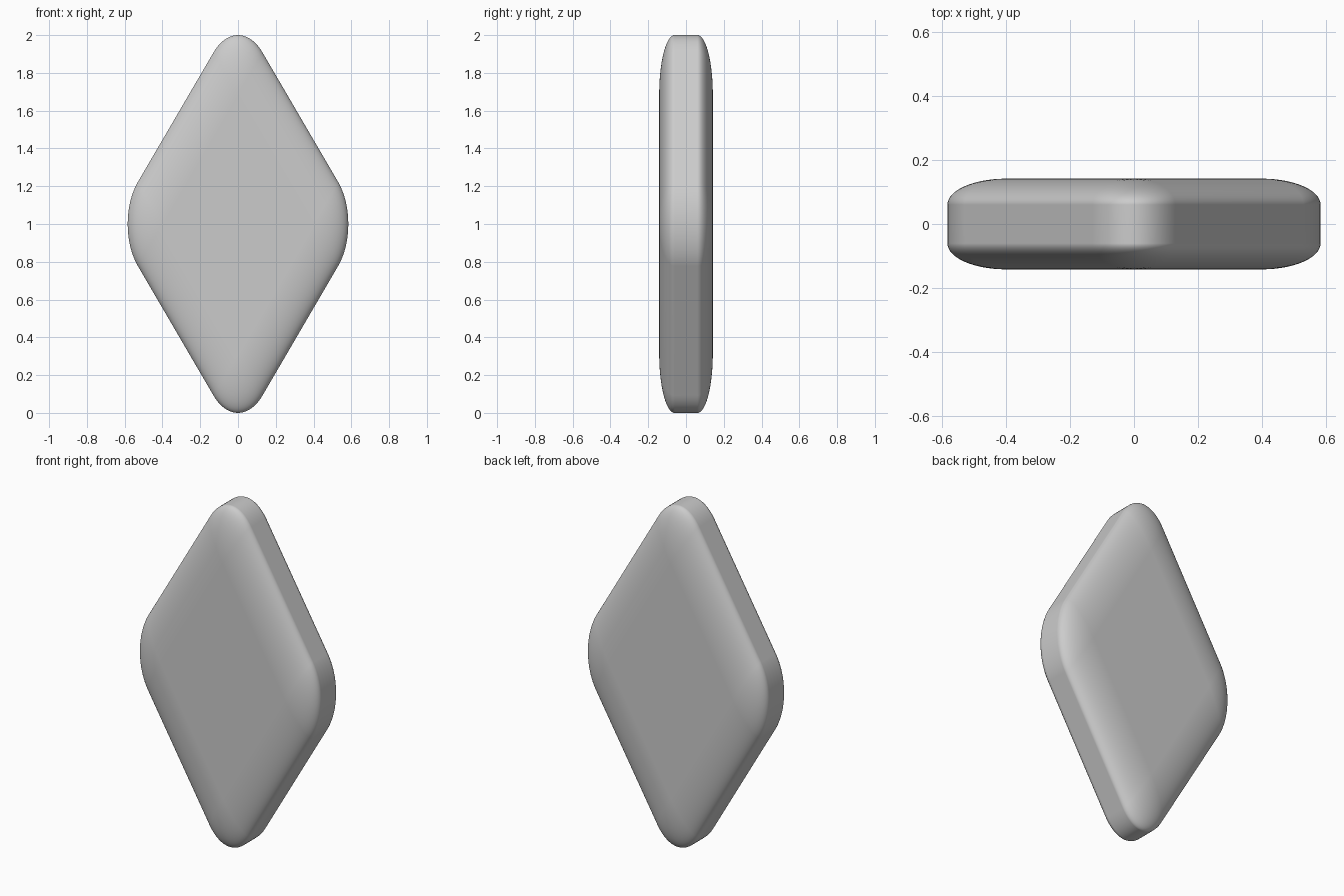
import bpy
import bmesh
from math import radians, sqrt
from mathutils import Matrix

default = bpy.data.objects.get("Cube")
if default:
    bpy.data.objects.remove(default, do_unlink=True)

# Plain grey material
grey = bpy.data.materials.new("plain grey")
grey.use_nodes = True
colour = (0.6, 0.6, 0.6, 1)
grey.diffuse_color = colour
grey.node_tree.nodes["Principled BSDF"].inputs["Base Color"].default_value = colour

# Final half sizes, and the rounding radius before stretching
half_width, half_depth, half_height = 0.584, 0.142, 1.0
radius = 0.314
depth_stretch = 0.0815 / radius
half_side = (1 - radius) / sqrt(2) + radius

# Square block with every edge rounded
bm = bmesh.new()
bmesh.ops.create_cube(bm, size=2)
bmesh.ops.scale(bm, vec=(half_side, half_depth / depth_stretch, half_side), verts=bm.verts)
bmesh.ops.bevel(bm, geom=bm.edges[:], offset=radius, offset_type='OFFSET',
                segments=20, profile=0.5, affect='EDGES')

# Stand it on a corner, then stretch it into a tall, thin diamond
bm.transform(Matrix.Translation((0, 0, half_height))
             @ Matrix.Diagonal((half_width, depth_stretch, half_height, 1))
             @ Matrix.Rotation(radians(45), 4, 'Y'))
bmesh.ops.recalc_face_normals(bm, faces=bm.faces)
for face in bm.faces:
    face.smooth = True

mesh = bpy.data.meshes.new("diamond_tile")
bm.to_mesh(mesh)
bm.free()
mesh.materials.append(grey)
tile = bpy.data.objects.new("diamond_tile", mesh)
bpy.context.collection.objects.link(tile)

# Keep the broad flat faces evenly shaded
tile.modifiers.new("even_shading", 'WEIGHTED_NORMAL')
